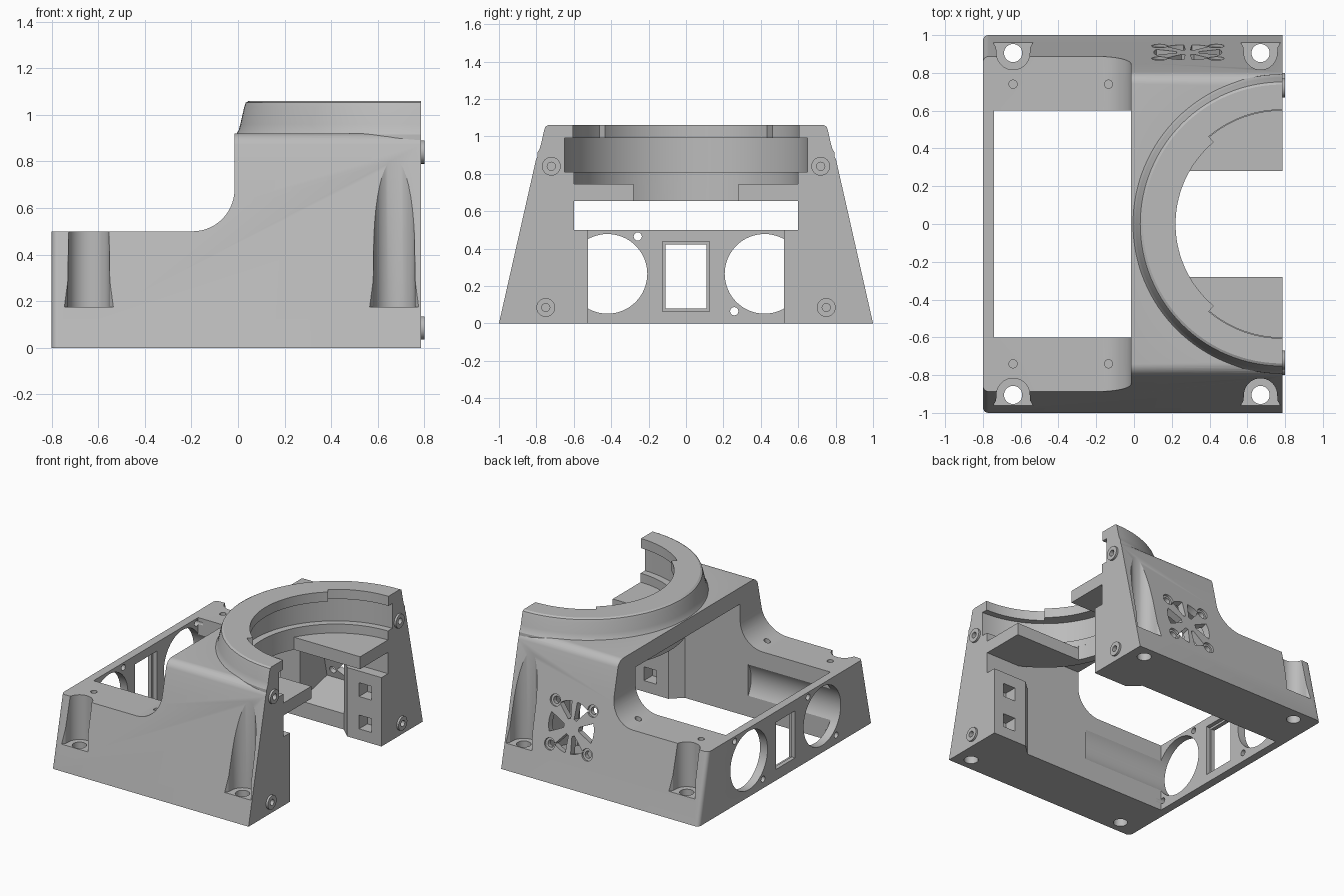
import bpy, bmesh, math
from mathutils import Matrix, Vector

if "Cube" in bpy.data.objects:
    bpy.data.objects.remove(bpy.data.objects["Cube"], do_unlink=True)

grey = bpy.data.materials.new("light_grey")
grey.use_nodes = True
colour = (0.5, 0.5, 0.5, 1)
grey.diffuse_color = colour
grey.node_tree.nodes["Principled BSDF"].inputs["Base Color"].default_value = colour

END = 0.785      # open end of the housing, also the ring axis
SLOPE = 0.226    # inward lean of both long sides
INNER = 0.6      # half width of the cavity

# Extrusion frames: columns are u, v and extrusion direction
ALONG_Z = Matrix.Identity(4)
ALONG_X = Matrix(((0, 0, 1, 0), (1, 0, 0, 0), (0, 1, 0, 0), (0, 0, 0, 1)))
ALONG_Y = Matrix(((1, 0, 0, 0), (0, 0, 1, 0), (0, 1, 0, 0), (0, 0, 0, 1)))


def finish(bm, name):
    bmesh.ops.recalc_face_normals(bm, faces=bm.faces)
    mesh = bpy.data.meshes.new(name)
    bm.to_mesh(mesh)
    bm.free()
    mesh.materials.append(grey)
    obj = bpy.data.objects.new(name, mesh)
    bpy.context.collection.objects.link(obj)
    return obj


def prism_bm(points, lo, hi, frame=ALONG_Z):
    bm = bmesh.new()
    base = bm.faces.new([bm.verts.new(frame @ Vector((u, v, lo))) for u, v in points])
    top = bmesh.ops.extrude_face_region(bm, geom=[base])["geom"]
    shift = frame.to_3x3() @ Vector((0, 0, hi - lo))
    bmesh.ops.translate(bm, vec=shift, verts=[g for g in top if isinstance(g, bmesh.types.BMVert)])
    return bm


def prism(points, lo, hi, frame=ALONG_Z, name="cutter"):
    return finish(prism_bm(points, lo, hi, frame), name)


def arc(cx, cy, r, a0, a1, n):
    steps = [math.radians(a0 + (a1 - a0) * i / n) for i in range(n + 1)]
    return [(cx + r * math.cos(a), cy + r * math.sin(a)) for a in steps]


def circle(cx, cy, r, n=32):
    return arc(cx, cy, r, 0, 360, n)[:-1]


def rect(u0, u1, v0, v1):
    return [(u0, v0), (u1, v0), (u1, v1), (u0, v1)]


def lathe(profile, name, n=128):
    # Closed solid of revolution about the ring axis
    bm = bmesh.new()
    rings = [[bm.verts.new((x, y, z)) for x, y in circle(END, 0, r, n)] for r, z in profile]
    for a, b in zip(rings, rings[1:]):
        for i in range(n):
            j = (i + 1) % n
            bm.faces.new((a[i], a[j], b[j], b[i]))
    bm.faces.new(rings[0])
    bm.faces.new(rings[-1])
    return finish(bm, name)


def combine(target, other, operation="DIFFERENCE"):
    mod = target.modifiers.new("combine", "BOOLEAN")
    mod.operation = operation
    mod.solver = "EXACT"
    mod.object = other
    bpy.context.view_layer.update()
    result = target.evaluated_get(bpy.context.evaluated_depsgraph_get())
    mesh = bpy.data.meshes.new_from_object(result)
    target.modifiers.clear()
    target.data = mesh
    bpy.data.objects.remove(other, do_unlink=True)


# Body: stepped side profile, leaning long walls, softened edges
profile = [(-0.8, 0), (END, 0), (END, 0.92), (-0.015, 0.92)]
profile += arc(-0.195, 0.68, 0.18, 0, -90, 14) + [(-0.8, 0.5)]
bm = prism_bm(profile, -1, 1, ALONG_Y)
for v in bm.verts:
    v.co.y *= 1 - SLOPE * v.co.z


def edges_where(rule):
    return [e for e in bm.edges if all(rule(v.co) for v in e.verts) and e.verts[0].co.y * e.verts[1].co.y > 0]


bmesh.ops.bevel(bm, geom=edges_where(lambda c: c.x < -0.79), offset=0.03, segments=5,
                affect="EDGES", profile=0.5)
bmesh.ops.bevel(bm, geom=edges_where(lambda c: c.z > 0.91), offset=0.05, segments=6,
                affect="EDGES", profile=0.5)
housing = finish(bm, "housing")

# Raised ring collar
combine(housing, lathe([(0.795, 0.76), (0.793, 0.915), (0.782, 0.935), (0.775, 0.96),
                        (0.758, 1.035), (0.752, 1.052), (0.738, 1.06)], "collar"), "UNION")
combine(housing, prism(rect(END, 2, -2, 2), -1, 2))

# Stepped round seat inside the collar
combine(housing, lathe([(0.6, 0.745), (0.6, 0.81), (0.65, 0.81), (0.65, 0.99),
                        (0.565, 0.99), (0.565, 1.2)], "cutter"))
for s in (1, -1):
    combine(housing, prism([(END + 0.1, s * 0.35)] + [(END + 0.1, s * 0.605)]
                           + arc(END, 0, 0.605, s * 90, s * 130, 20)
                           + arc(END, 0, 0.5, s * 130, s * 110, 3), 0.985, 1.2))

# Gap between the two shelves
half = math.degrees(math.asin(0.28 / 0.6))
combine(housing, prism([(1, 0.28)] + arc(END, 0, 0.6, 180 - half, 180 + half, 24) + [(1, -0.28)], 0.6, 0.76))

# Main cavity, and the space behind the hanging ring wall
combine(housing, prism(rect(-0.74, 1, -INNER, INNER), -0.1, 0.655))
half = math.degrees(math.asin(INNER / 0.66))
combine(housing, prism([(-0.1, INNER)] + arc(END, 0, 0.66, 180 - half, 180 + half, 40)
                       + [(-0.1, -INNER)], 0.6, 0.8))

# Fan pocket and vent openings in the back wall, square to the leaning face
lean = math.atan(SLOPE)
vent = Matrix.Translation((0.285, 1 - SLOPE * 0.4, 0.4)) @ Matrix.Rotation(lean, 4, "X") @ ALONG_Y
combine(housing, prism(rect(-0.205, 0.205, -0.21, 0.21), -0.45, -0.05, vent))
for angle, spread in ((0, 22), (180, 22), (67, 16), (113, 16), (247, 16), (293, 16)):
    wedge = arc(0, 0, 0.18, angle - spread, angle + spread, 6)
    wedge += arc(0, 0, 0.06, angle + spread * 0.6, angle - spread * 0.6, 2)
    combine(housing, prism(wedge, -0.1, 0.1, vent))
for u in (-0.15, 0.15):
    for v in (-0.15, 0.15):
        combine(housing, prism(circle(u, v, 0.025, 16), -0.1, 0.1, vent))
        combine(housing, prism(circle(u, v, 0.042, 20), -0.015, 0.1, vent))

for s in (1, -1):
    # Pillar beside the open end with two square sockets
    pillar = [(END, s * 0.525), (0.51, s * 0.525), (0.43, s * INNER), (0.43, s * 0.63), (END, s * 0.63)]
    combine(housing, prism(pillar, 0, 0.5, name="pillar"), "UNION")
    for z in (0.13, 0.365):
        socket = rect(0.605, 0.705, z - 0.05, z + 0.05)
        combine(housing, prism(socket, s * 0.5, s * 0.62, ALONG_Y))

    # Mounting pockets with a flared mouth and a through hole
    for x in (-0.64, 0.67):
        pocket = arc(x, s * 0.905, 0.088, 0, -s * 180, 20)
        pocket += [(x - 0.09, s * 0.935), (x - 0.105, s * 0.96), (x - 0.105, s * 1.1),
                   (x + 0.105, s * 1.1), (x + 0.105, s * 0.96), (x + 0.09, s * 0.935)]
        combine(housing, prism(pocket, 0.175, 1.0))
        combine(housing, prism(circle(x, s * 0.905, 0.048), -0.1, 0.3))

    # Deck screw holes
    for x in (-0.64, -0.135):
        combine(housing, prism(circle(x, s * 0.74, 0.022, 16), 0.35, 0.6))

    # Round port in the end wall and its two screw holes
    combine(housing, prism(circle(s * 0.42, 0.265, 0.213, 64), -0.9, -0.08, ALONG_X))
    for y, z in ((0.258, 0.265 - s * 0.2), (0.582, 0.265 + s * 0.2)):
        combine(housing, prism(circle(s * y, z, 0.022, 16), -0.9, -0.7, ALONG_X))

# Rectangular socket window with an inner rebate
combine(housing, prism(rect(-0.11, 0.11, 0.08, 0.422), -0.9, -0.7, ALONG_X))
combine(housing, prism(rect(-0.125, 0.125, 0.065, 0.437), -0.77, -0.7, ALONG_X))

# Screw bosses on the open end, drilled into the housing
bosses = []
for side, s in (("back", 1), ("front", -1)):
    for level, y, z in (("upper", 0.72, 0.84), ("lower", 0.75, 0.085)):
        boss = prism(circle(s * y, z, 0.05), END - 0.02, 0.8, ALONG_X, f"{side}_{level}_boss")
        for part in (boss, housing):
            combine(part, prism(circle(s * y, z, 0.022, 16), 0.7, 0.9, ALONG_X))
        bosses.append(boss)

# Smooth curved faces, keep machined edges crisp
bpy.ops.object.select_all(action="DESELECT")
for obj in [housing] + bosses:
    obj.select_set(True)
bpy.context.view_layer.objects.active = housing
bpy.ops.object.shade_smooth_by_angle(angle=math.radians(22))
